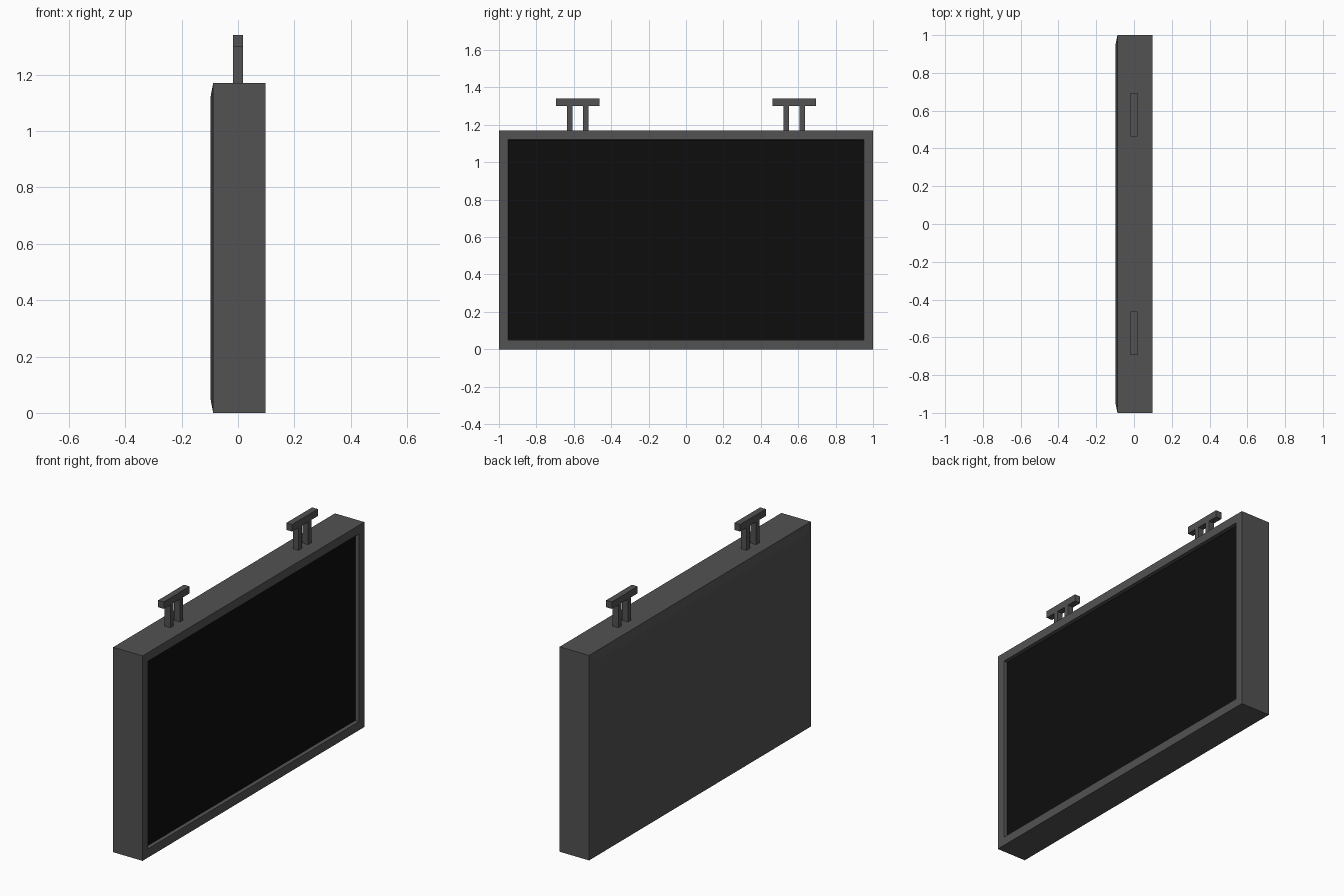
import bpy, bmesh
from mathutils import Vector

if "Cube" in bpy.data.objects:
    bpy.data.objects.remove(bpy.data.objects["Cube"])


def material(name, value):
    m = bpy.data.materials.new(name)
    m.diffuse_color = (value, value, value, 1)
    m.use_nodes = True
    m.node_tree.nodes["Principled BSDF"].inputs["Base Color"].default_value = m.diffuse_color
    return m


GREY = material("dark_grey", 0.085)
BLACK = material("screen_black", 0.004)


def box_mesh(lo, hi):
    bm = bmesh.new()
    bmesh.ops.create_cube(bm, size=1)
    lo, hi = Vector(lo), Vector(hi)
    for v in bm.verts:
        v.co = (lo + hi) / 2 + v.co * (hi - lo)
    return bm


def finish(bm, name, mats):
    mesh = bpy.data.meshes.new(name)
    bm.normal_update()
    bm.to_mesh(mesh)
    bm.free()
    for m in mats:
        mesh.materials.append(m)
    ob = bpy.data.objects.new(name, mesh)
    bpy.context.collection.objects.link(ob)
    return ob


def side_face(bm, sign):
    bm.normal_update()
    return next(f for f in bm.faces if f.normal.x * sign > 0.9)


# Display housing: shallow raised back, recessed screen on the other side
bm = box_mesh((-0.088, -1, 0), (0.0975, 1, 1.17))
back, front = side_face(bm, -1), side_face(bm, 1)
bmesh.ops.inset_individual(bm, faces=[back], thickness=0.07)
for v in back.verts:
    v.co.x = -0.0975
bmesh.ops.inset_individual(bm, faces=[front], thickness=0.07)
bmesh.ops.inset_individual(bm, faces=[front], thickness=0.004)
for v in front.verts:
    v.co.x -= 0.02
front.material_index = 1
finish(bm, "display_housing", [GREY, BLACK])

# Ceiling mounts: two posts and a bar on each side
for side, label in ((-1, "left"), (1, "right")):
    c = side * 0.578
    finish(box_mesh((-0.018, c - 0.116, 1.30), (0.018, c + 0.116, 1.34)),
           label + "_mount_bar", [GREY])
    for i, off in enumerate((-0.043, 0.043)):
        y = c + off
        finish(box_mesh((-0.018, y - 0.0145, 1.165), (0.018, y + 0.0145, 1.30)),
               f"{label}_mount_post_{i + 1}", [GREY])
